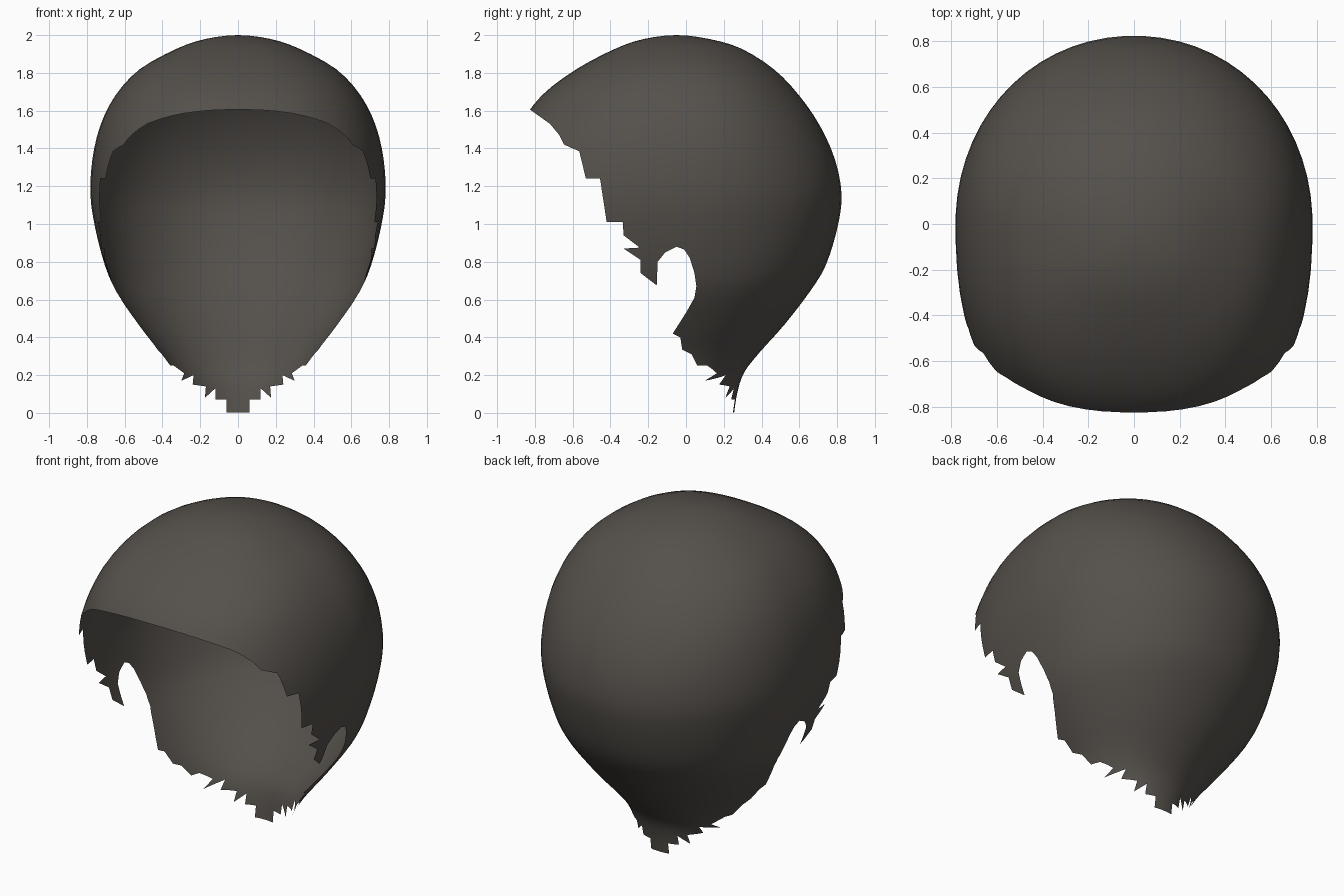
import bpy, bmesh, math
from mathutils import Vector
from mathutils.geometry import interpolate_bezier

if "Cube" in bpy.data.objects:
    bpy.data.objects.remove(bpy.data.objects["Cube"])

# Head-shaped levels: z, half width, front y, back y, y of widest point
LEVELS = [
    (2.00, 0.00, -0.05, -0.05, -0.05), (1.98, 0.17, -0.22, 0.12, -0.05),
    (1.93, 0.32, -0.37, 0.29, -0.04), (1.82, 0.52, -0.58, 0.465, -0.03),
    (1.68, 0.65, -0.765, 0.60, -0.01), (1.52, 0.73, -0.88, 0.71, 0),
    (1.34, 0.772, -0.96, 0.79, 0), (1.15, 0.782, -1.0, 0.825, 0),
    (0.97, 0.755, -1.0, 0.80, 0), (0.78, 0.705, -0.95, 0.74, 0),
    (0.64, 0.645, -0.90, 0.655, 0), (0.465, 0.525, -0.85, 0.52, -0.02),
    (0.32, 0.415, -0.80, 0.39, -0.04), (0.217, 0.355, -0.75, 0.31, -0.05),
    (0.12, 0.31, -0.72, 0.275, -0.05), (0.0, 0.28, -0.70, 0.255, -0.05),
    (-0.1, 0.27, -0.70, 0.245, -0.05)]

# Side outline (y, z): hairline, sideburn, ear notch, nape
SIDE = [(-1.3, 1.605), (-0.825, 1.605), (-0.72, 1.53), (-0.67, 1.47),
        (-0.645, 1.42), (-0.565, 1.385), (-0.53, 1.24), (-0.455, 1.24),
        (-0.42, 1.01), (-0.335, 1.01), (-0.33, 0.94), (-0.245, 0.875),
        (-0.33, 0.87), (-0.24, 0.81), (-0.24, 0.74), (-0.155, 0.675),
        (-0.15, 0.80), (-0.11, 0.85), (-0.05, 0.88), (-0.01, 0.865),
        (0.02, 0.82), (0.045, 0.74), (0.055, 0.67), (0.045, 0.61),
        (0.0, 0.53), (-0.07, 0.42), (-0.03, 0.40), (-0.02, 0.335),
        (0.03, 0.31), (0.06, 0.25), (0.06, -0.3), (1.3, -0.3),
        (1.3, 2.3), (-1.3, 2.3)]

# Ragged fringe at the nape (x, z), one half
FRINGE = [(0.06, 0.003), (0.06, 0.07), (0.12, 0.07), (0.12, 0.13),
          (0.175, 0.08), (0.17, 0.14), (0.24, 0.15), (0.235, 0.20),
          (0.30, 0.17), (0.285, 0.21), (0.34, 0.25), (1.3, 0.25), (1.3, 2.3)]
BACK = FRINGE + [(-x, z) for x, z in reversed(FRINGE)]


def smooth_levels(rows, steps):
    """Smooth curve through the levels, mirrored over the crown."""
    z, w, f, b, c = rows[1]
    pts = [(z, -w, b, f, c)] + rows + [rows[-1]]
    out = []
    for p0, p1, p2, p3 in zip(pts, pts[1:], pts[2:], pts[3:]):
        for s in range(steps):
            t = s / steps
            out.append([0.5 * (2 * b + (c - a) * t + (2 * a - 5 * b + 4 * c - d) * t * t
                               + (3 * b - a - 3 * c + d) * t ** 3)
                        for a, b, c, d in zip(p0, p1, p2, p3)])
    return out + [rows[-1]]


def ring_point(row, ang):
    z, w, front, back, c = row
    co, si = math.cos(ang), math.sin(ang)
    n = 2.05 if si > 0 else 2.4
    depth = back - c if si > 0 else c - front
    x = math.copysign(abs(co) ** (2 / n), co) * w
    y = c + math.copysign(abs(si) ** (2 / n), si) * depth
    return (x, y, z)


def inside(u, v, poly):
    hit = False
    for (x1, y1), (x2, y2) in zip(poly, poly[1:] + poly[:1]):
        if (y1 > v) != (y2 > v) and u < x1 + (v - y1) * (x2 - x1) / (y2 - y1):
            hit = not hit
    return hit


def trim(bm, poly, axis):
    """Cut the surface along an outline seen along one axis, keep the inside."""
    for p, q in zip(poly, poly[1:] + poly[:1]):
        lo = [min(p[k], q[k]) - 0.001 for k in (0, 1)]
        hi = [max(p[k], q[k]) + 0.001 for k in (0, 1)]
        faces = []
        for f in bm.faces:
            us = [v.co[axis] for v in f.verts]
            vs = [v.co.z for v in f.verts]
            if max(us) > lo[0] and min(us) < hi[0] and max(vs) > lo[1] and min(vs) < hi[1]:
                faces.append(f)
        if not faces:
            continue
        co, no = Vector((0, 0, p[1])), Vector((0, 0, q[0] - p[0]))
        co[axis], no[axis] = p[0], p[1] - q[1]
        geom = set(faces)
        for f in faces:
            geom.update(f.edges)
            geom.update(f.verts)
        bmesh.ops.bisect_plane(bm, geom=list(geom), dist=1e-5,
                               plane_co=co, plane_no=no.normalized())
    dead = []
    for f in bm.faces:
        m = f.calc_center_median()
        if not inside(m[axis], m.z, poly):
            dead.append(f)
    bmesh.ops.delete(bm, geom=dead, context='FACES')


# Full head surface, from the crown down
SEG = 64
bm = bmesh.new()
rows = smooth_levels(LEVELS, 3)
crown = bm.verts.new((0, -0.05, 2.0))
rings = [[bm.verts.new(ring_point(r, 2 * math.pi * (i + 0.5) / SEG)) for i in range(SEG)]
         for r in rows[1:]]
for i in range(SEG):
    j = (i + 1) % SEG
    bm.faces.new((crown, rings[0][i], rings[0][j]))
    for a, b in zip(rings, rings[1:]):
        bm.faces.new((a[i], b[i], b[j], a[j]))

# Cut hairline, ear notches and ragged nape
trim(bm, SIDE, 1)
trim(bm, BACK, 0)
for f in bm.faces:
    f.smooth = True

mesh = bpy.data.meshes.new("hair_shell")
bm.to_mesh(mesh)
bm.free()
hair = bpy.data.objects.new("hair_shell", mesh)
bpy.context.collection.objects.link(hair)

mat = bpy.data.materials.new("dark_brown_grey")
mat.diffuse_color = (0.09, 0.08, 0.07, 1)
mat.use_nodes = True
mat.node_tree.nodes["Principled BSDF"].inputs["Base Color"].default_value = mat.diffuse_color
mesh.materials.append(mat)
